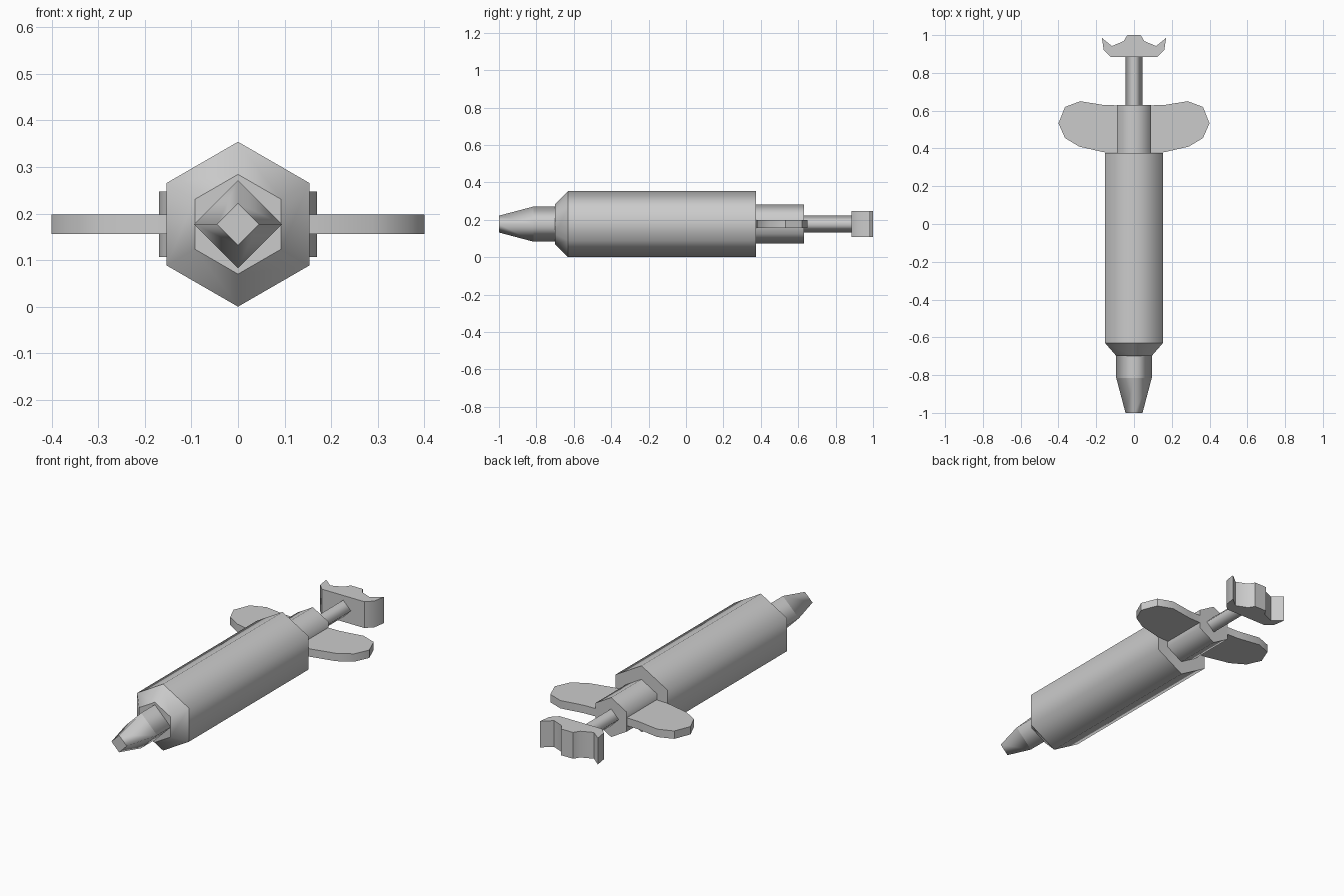
import bpy, bmesh, math

if "Cube" in bpy.data.objects:
    bpy.data.objects.remove(bpy.data.objects["Cube"])

AXIS_Z = 0.177  # height of the long axis

grey = bpy.data.materials.new("light grey")
grey.diffuse_color = (0.6, 0.6, 0.6, 1)
grey.use_nodes = True
grey.node_tree.nodes["Principled BSDF"].inputs["Base Color"].default_value = grey.diffuse_color


def finish(name, bm):
    bmesh.ops.recalc_face_normals(bm, faces=bm.faces)
    mesh = bpy.data.meshes.new(name)
    bm.to_mesh(mesh)
    bm.free()
    mesh.materials.append(grey)
    obj = bpy.data.objects.new(name, mesh)
    bpy.context.collection.objects.link(obj)
    return obj


def lathe(name, sides, profile):
    """Low-sided turned part along y; profile is a list of (y, radius)."""
    bm = bmesh.new()
    rings = []
    for y, r in profile:
        angles = [math.pi / 2 + 2 * math.pi * i / sides for i in range(sides)]
        rings.append([bm.verts.new((r * math.cos(a), y, AXIS_Z + r * math.sin(a)))
                      for a in angles])
    for a, b in zip(rings, rings[1:]):
        for i in range(sides):
            j = (i + 1) % sides
            bm.faces.new((a[i], a[j], b[j], b[i])).smooth = True
    bm.faces.new(rings[0])
    bm.faces.new(rings[-1])
    # rounded shading around the axis, crisp steps along it
    for ring in rings:
        for i in range(sides):
            bm.edges.get((ring[i], ring[(i + 1) % sides])).smooth = False
    return finish(name, bm)


def plate(name, outline, half_height):
    """Flat part: an xy outline extruded in z about the axis."""
    bm = bmesh.new()
    face = bm.faces.new([bm.verts.new((x, y, AXIS_Z - half_height)) for x, y in outline])
    top = bmesh.ops.extrude_face_region(bm, geom=[face])["geom"]
    bmesh.ops.translate(bm, vec=(0, 0, 2 * half_height),
                        verts=[v for v in top if isinstance(v, bmesh.types.BMVert)])
    obj = finish(name, bm)
    obj.data.shade_smooth()
    obj.data.set_sharp_from_angle(angle=math.radians(40))
    return obj


# Six-sided barrel with chamfered front
lathe("barrel", 6, [(-0.70, 0.107), (-0.63, 0.177), (0.375, 0.177)])
# Four-sided tapering nozzle
lathe("nozzle", 4, [(-0.70, 0.094), (-0.815, 0.094), (-1.0, 0.045)])
# Rear neck and plunger rod
lathe("neck", 6, [(0.375, 0.105), (0.63, 0.105)])
lathe("plunger_rod", 4, [(0.63, 0.045), (0.89, 0.045)])

# Finger wings on both sides of the neck
wing = [(0.08, 0.377), (0.16, 0.38), (0.29, 0.41), (0.365, 0.455), (0.40, 0.533),
        (0.365, 0.62), (0.285, 0.65), (0.16, 0.63), (0.08, 0.628)]
for side, label in ((1, "right"), (-1, "left")):
    plate("finger_wing_" + label, [(side * x, y) for x, y in wing], 0.021)

# Thumb handle with scalloped back
half = [(0.125, 0.885), (0.16, 0.92), (0.17, 0.985), (0.117, 0.942),
        (0.055, 0.968), (0.035, 1.0)]
plate("thumb_handle", half + [(-x, y) for x, y in reversed(half)], 0.07)
